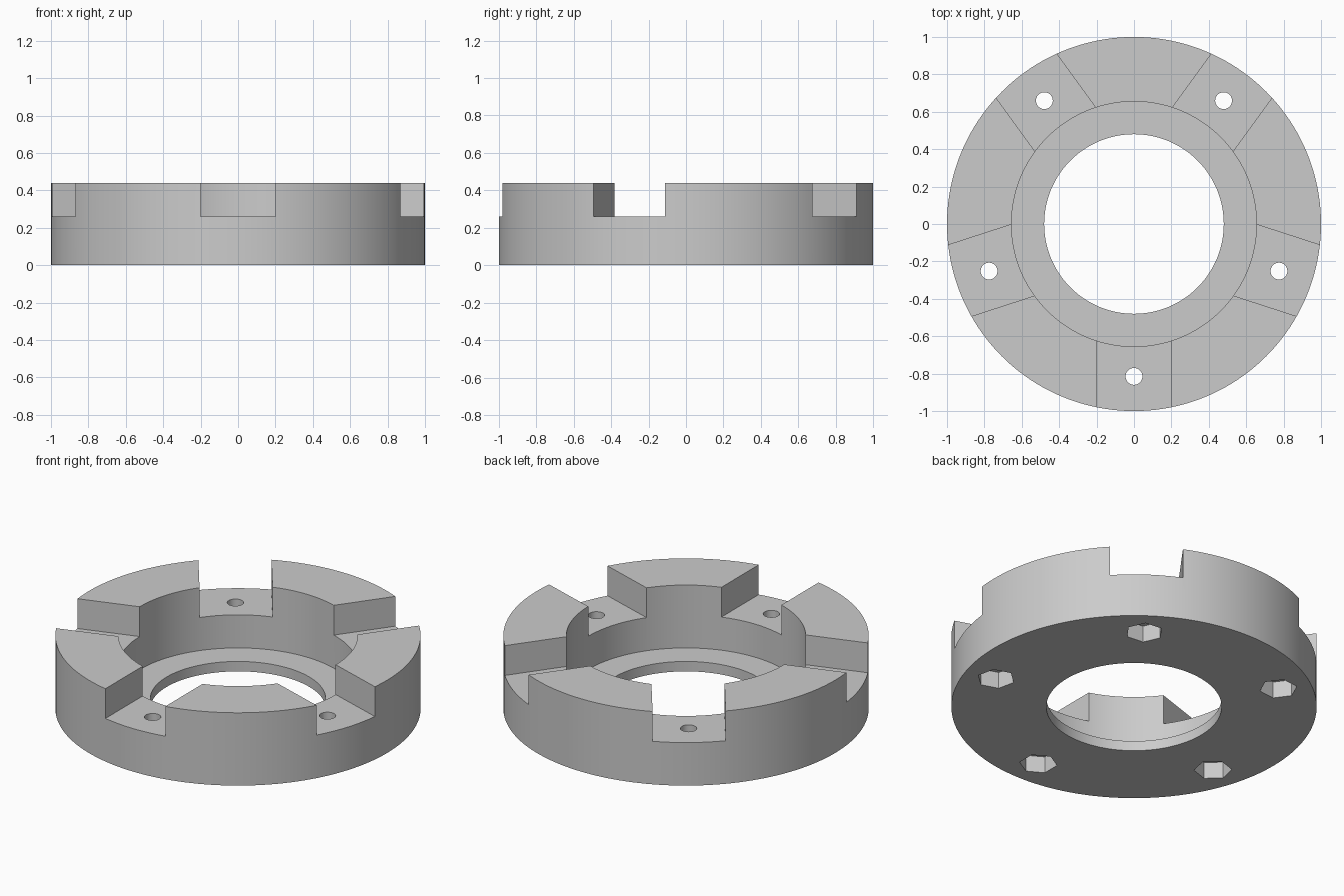
import bpy, bmesh
from math import cos, sin, pi, radians
from mathutils import Matrix

cube = bpy.data.objects.get("Cube")
if cube:
    bpy.data.objects.remove(cube, do_unlink=True)

OUTER, BORE, RECESS = 1.0, 0.48, 0.655
HEIGHT, LEDGE, SLOT_FLOOR = 0.44, 0.06, 0.26
BOLT_CIRCLE, SEGMENTS = 0.815, 160
SLOT_ANGLES = [radians(-90 + 72 * i) for i in range(5)]

grey = bpy.data.materials.new("light grey")
grey.use_nodes = True
colour = (0.6, 0.6, 0.6, 1)
grey.diffuse_color = colour
grey.node_tree.nodes["Principled BSDF"].inputs["Base Color"].default_value = colour


def make_object(name, bm):
    bmesh.ops.recalc_face_normals(bm, faces=bm.faces)
    mesh = bpy.data.meshes.new(name)
    bm.to_mesh(mesh)
    bm.free()
    obj = bpy.data.objects.new(name, mesh)
    bpy.context.collection.objects.link(obj)
    mesh.materials.append(grey)
    return obj


def lathe(name, profile):
    """Sweep a closed (radius, height) profile around z."""
    bm = bmesh.new()
    rings = []
    for i in range(SEGMENTS):
        a = 2 * pi * i / SEGMENTS
        rings.append([bm.verts.new((r * cos(a), r * sin(a), z)) for r, z in profile])
    n = len(profile)
    for i in range(SEGMENTS):
        a, b = rings[i], rings[(i + 1) % SEGMENTS]
        for j in range(n):
            k = (j + 1) % n
            bm.faces.new((a[j], b[j], b[k], a[k]))
    return make_object(name, bm)


def slot_cutter():
    bm = bmesh.new()
    for a in SLOT_ANGLES:
        place = (Matrix.Rotation(a, 4, 'Z')
                 @ Matrix.Translation((0.8, 0, SLOT_FLOOR + 0.2))
                 @ Matrix.Diagonal((0.8, 0.4, 0.4, 1)))
        bmesh.ops.create_cube(bm, size=1, matrix=place)
    return make_object("slot_cutter", bm)


def prism_cutter(name, radius, sides, bottom, top, turn=0):
    bm = bmesh.new()
    for a in SLOT_ANGLES:
        place = (Matrix.Rotation(a, 4, 'Z')
                 @ Matrix.Translation((BOLT_CIRCLE, 0, (bottom + top) / 2))
                 @ Matrix.Rotation(turn, 4, 'Z'))
        bmesh.ops.create_cone(bm, cap_ends=True, segments=sides, radius1=radius,
                              radius2=radius, depth=top - bottom, matrix=place)
    return make_object(name, bm)


# Stepped ring with a thin inner ledge
ring = lathe("slotted_ring", [(OUTER, 0), (OUTER, HEIGHT), (RECESS, HEIGHT),
                              (RECESS, LEDGE), (BORE, LEDGE), (BORE, 0)])

# Slots, bolt holes and hexagonal nut pockets (corners point along the rim)
cutters = [
    slot_cutter(),
    prism_cutter("bolt_hole_cutter", 0.045, 32, -0.1, 0.35),
    prism_cutter("nut_pocket_cutter", 0.104, 6, -0.1, 0.1, pi / 2),
]
bpy.ops.object.select_all(action='DESELECT')
bpy.context.view_layer.objects.active = ring
ring.select_set(True)
for cutter in cutters:
    cutter.hide_render = True
    mod = ring.modifiers.new(cutter.name, 'BOOLEAN')
    mod.operation = 'DIFFERENCE'
    mod.solver = 'EXACT'
    mod.object = cutter
    bpy.ops.object.modifier_apply(modifier=mod.name)
    bpy.data.objects.remove(cutter, do_unlink=True)

bpy.ops.object.shade_smooth_by_angle(angle=radians(30))
